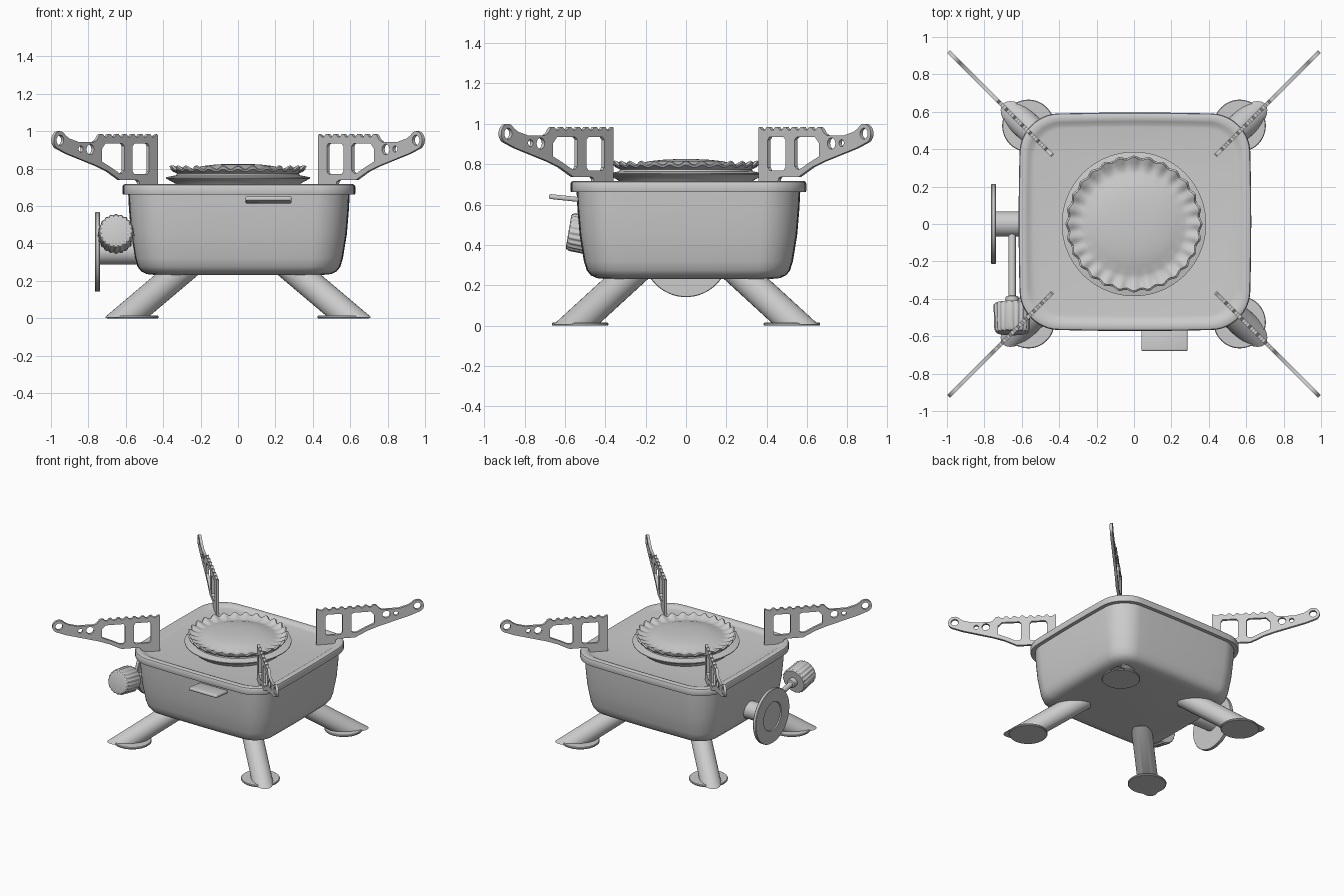
import bpy, bmesh, math
from mathutils import Matrix, Vector

if "Cube" in bpy.data.objects:
    bpy.data.objects.remove(bpy.data.objects["Cube"])

S2 = math.sqrt(2)


def finish(bm, name):
    bmesh.ops.remove_doubles(bm, verts=bm.verts, dist=1e-5)
    bmesh.ops.recalc_face_normals(bm, faces=bm.faces)
    me = bpy.data.meshes.new(name)
    bm.to_mesh(me)
    bm.free()
    ob = bpy.data.objects.new(name, me)
    bpy.context.collection.objects.link(ob)
    return ob


def loft(name, rings, caps=True):
    bm = bmesh.new()
    vr = [[bm.verts.new(p) for p in ring] for ring in rings]
    n = len(vr[0])
    for a, b in zip(vr, vr[1:]):
        for i in range(n):
            j = (i + 1) % n
            bm.faces.new((a[i], a[j], b[j], b[i]))
    if caps:
        bm.faces.new(vr[0])
        bm.faces.new(vr[-1])
    return finish(bm, name)


def lathe(name, profile, origin=(0, 0, 0), axis=(0, 0, 1), segs=48, waves=0):
    """profile rows: radius, height, optional radial wave, optional height wave"""
    rot = Vector((0, 0, 1)).rotation_difference(Vector(axis)).to_matrix()
    rings = []
    for row in profile:
        r, h, wr, wh = (tuple(row) + (0, 0))[:4]
        ring = []
        for i in range(segs):
            a = 2 * math.pi * i / segs
            w = math.cos(waves * a)
            rr = r + wr * w
            ring.append(Vector(origin) + rot @ Vector((rr * math.cos(a), rr * math.sin(a), h + wh * w)))
        rings.append(ring)
    return loft(name, rings)


def rounded_ring(inset, z, hx=0.622, hy=0.584, r=0.2):
    hx, hy, r = hx - inset, hy - inset, max(r - inset * 0.6, 0.05)
    pts = []
    for k, (sx, sy) in enumerate([(1, 1), (-1, 1), (-1, -1), (1, -1)]):
        for i in range(13):
            a = math.pi / 2 * (k + i / 12)
            pts.append((sx * (hx - r) + r * math.cos(a), sy * (hy - r) + r * math.sin(a)))
    full = []
    for i, p in enumerate(pts):
        full.append(p)
        if i % 13 == 12:  # straight side, subdivided so that it can bow
            q = pts[(i + 1) % len(pts)]
            full += [(p[0] + (q[0] - p[0]) * t / 8, p[1] + (q[1] - p[1]) * t / 8) for t in range(1, 8)]
    return [(0.005 + x * (1 - 0.02 * (y / hy) ** 2), 0.012 + y * (1 - 0.02 * (x / hx) ** 2), z)
            for x, y in full]


# Body with overhanging rim and slightly sunken top
loft("stove_body", [rounded_ring(i, z) for i, z in [
    (0.17, 0.232), (0.13, 0.236), (0.10, 0.25), (0.08, 0.275), (0.066, 0.32), (0.045, 0.45),
    (0.034, 0.58), (0.03, 0.662), (0.002, 0.662), (0, 0.668), (0, 0.705), (0.004, 0.713),
    (0.012, 0.717), (0.035, 0.717), (0.048, 0.712), (0.062, 0.703), (0.08, 0.70)]])

# Burner: flange, fluted ring and domed cap
lathe("burner_base", [(0.32, 0.69), (0.335, 0.72), (0.386, 0.748), (0.386, 0.754), (0.33, 0.765),
                      (0.325, 0.78), (0, 0.78)], segs=96)
lathe("burner_cap", [(0.31, 0.765), (0.335, 0.778), (0.355, 0.79, 0.005, 0.006), (0.36, 0.803, 0.006, 0.010),
                     (0.35, 0.808, 0.006, 0.010), (0.325, 0.797, 0, 0.006), (0.295, 0.786, 0, 0.002),
                     (0.27, 0.79), (0.23, 0.804), (0.18, 0.815), (0.12, 0.822), (0.06, 0.825), (0, 0.826)],
      segs=224, waves=28)

# Legs and feet
for sx, ny in ((1, "right"), (-1, "left")):
    for sy, nx in ((1, "back"), (-1, "front")):
        d = Vector((sx * 0.26, sy * 0.24, -0.22)).normalized()
        top = Vector((sx * 0.325, sy * 0.295, 0.235))
        leg = lathe(f"{nx}_{ny}_leg", [(0.075, -0.1), (0.075, 0.6)], top, d, 32)
        bm = bmesh.new()
        bm.from_mesh(leg.data)
        cut = bmesh.ops.bisect_plane(bm, geom=bm.verts[:] + bm.edges[:] + bm.faces[:],
                                     plane_co=(0, 0, 0.005), plane_no=(0, 0, 1), clear_inner=True)
        bmesh.ops.holes_fill(bm, edges=[e for e in bm.edges if e.is_boundary])
        bm.to_mesh(leg.data)
        bm.free()
        lathe(f"{nx}_{ny}_foot", [(0, 0), (0.136, 0), (0.14, 0.004), (0.14, 0.012), (0.136, 0.016), (0, 0.016)],
              (sx * 0.565, sy * 0.525, 0))


# Pot supports: flat perforated plates on the diagonals
def uv(x, z):
    return ((x - 0.435) * S2, z)


def circle(x, z, r, a0=0, a1=360, n=24):
    cx, cz = uv(x, z)
    return [(cx + r * math.cos(math.radians(a0 + (a1 - a0) * i / n)),
             cz + r * math.sin(math.radians(a0 + (a1 - a0) * i / n))) for i in range(n)]


outline = [uv(*p) for p in [(0.435, 0.69), (0.53, 0.69), (0.535, 0.73), (0.545, 0.738), (0.635, 0.738),
                            (0.70, 0.785), (0.76, 0.815), (0.92, 0.88)]]
outline += circle(0.958, 0.952, 0.048, -75, 155)
outline += [uv(*p) for p in [(0.91, 0.962), (0.86, 0.943), (0.775, 0.943), (0.76, 0.955), (0.748, 0.978)]]
for i in range(7):  # serrated top edge
    x = 0.74 - i * 0.042
    outline += [uv(x, 0.984), uv(x - 0.012, 0.984), uv(x - 0.021, 0.97), uv(x - 0.032, 0.97)]
outline += [uv(0.44, 0.984), uv(0.435, 0.98)]
loops = [outline,
         [uv(*p) for p in [(0.482, 0.785), (0.49, 0.77), (0.56, 0.77), (0.57, 0.785), (0.57, 0.92),
                           (0.56, 0.935), (0.49, 0.935), (0.482, 0.92)]],
         [uv(*p) for p in [(0.615, 0.79), (0.625, 0.776), (0.645, 0.778), (0.69, 0.81), (0.735, 0.838),
                           (0.735, 0.905), (0.715, 0.935), (0.625, 0.935), (0.615, 0.922)]],
         circle(0.797, 0.903, 0.028), circle(0.847, 0.905, 0.017), circle(0.958, 0.952, 0.027)]
cu = bpy.data.curves.new("support_profile", 'CURVE')
cu.dimensions = '2D'
cu.fill_mode = 'BOTH'
cu.extrude = 0.01
for pts in loops:
    sp = cu.splines.new('POLY')
    sp.points.add(len(pts) - 1)
    for p, (u, v) in zip(sp.points, pts):
        p.co = (u, v, 0, 1)
    sp.use_cyclic_u = True
tmp = bpy.data.objects.new("support_profile", cu)
bpy.context.collection.objects.link(tmp)
plate = bpy.data.meshes.new_from_object(tmp.evaluated_get(bpy.context.evaluated_depsgraph_get()))
bpy.data.objects.remove(tmp)
for sx in (1, -1):
    for sy in (1, -1):
        ax = Vector((sx, sy, 0)) / S2
        az = ax.cross(Vector((0, 0, 1)))
        m = Matrix((ax, (0, 0, 1), az)).transposed().to_4x4()
        m.translation = (sx * 0.435, sy * 0.365, 0)
        me = plate.copy()
        me.transform(m)
        name = ("back" if sy > 0 else "front") + ("_right" if sx > 0 else "_left") + "_pot_support"
        bpy.context.collection.objects.link(bpy.data.objects.new(name, me))

# Gas inlet on the left: stem and round flange
lathe("gas_inlet", [(0.068, 0.50), (0.068, 0.738), (0.21, 0.738), (0.213, 0.742), (0.213, 0.76),
                    (0.21, 0.764), (0.112, 0.764), (0.108, 0.756), (0, 0.756)], (0, 0, 0.355), (-1, 0, 0), 64)

# Valve rod and fluted knob, tilted slightly upward at the front
tilt = Vector((0, -0.985, 0.17))
base = (-0.652, -0.03, 0.372)
lathe("valve_rod", [(0.02, 0), (0.02, 0.36), (0.034, 0.365), (0.034, 0.42)], base, tilt, 24)
lathe("valve_knob", [(0, 0.4), (0.09, 0.4), (0.096, 0.408, 0.003), (0.092, 0.54, 0.003),
                     (0.086, 0.556, 0.002), (0.08, 0.56), (0, 0.56)], base, tilt, 160, 20)

# Front igniter tab
bm = bmesh.new()
bmesh.ops.create_cube(bm, size=1, matrix=Matrix.Translation((0.163, -0.605, 0.633))
                      @ Matrix.Rotation(math.radians(-6), 4, 'X') @ Matrix.Diagonal((0.247, 0.15, 0.024, 1)))
bmesh.ops.bevel(bm, geom=bm.edges[:], offset=0.009, segments=3, affect='EDGES', profile=0.5)
finish(bm, "front_tab")

for ob in bpy.context.collection.objects:
    ob.select_set(True)
    bpy.context.view_layer.objects.active = ob
bpy.ops.object.shade_smooth_by_angle(angle=math.radians(35))
